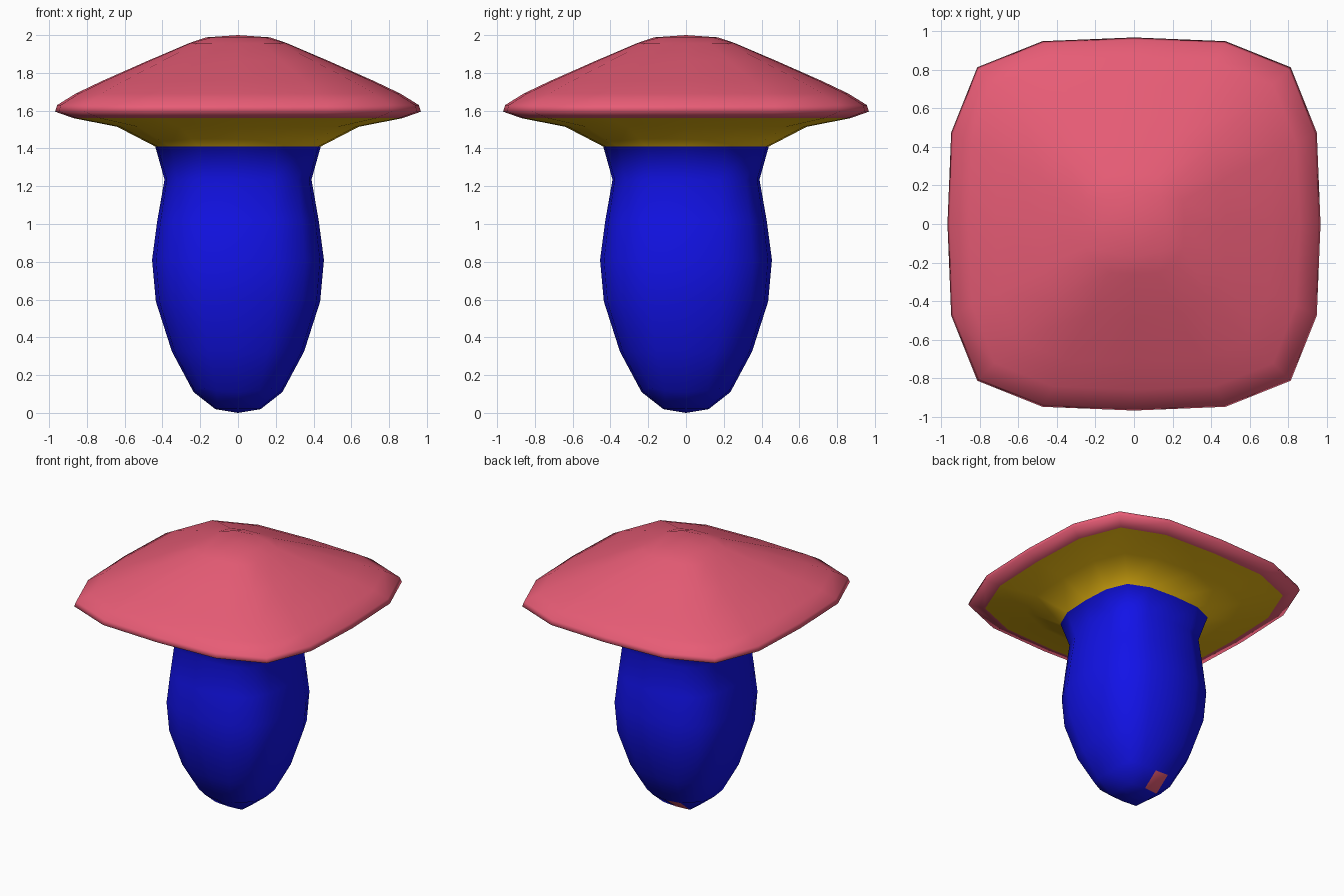
import bpy, bmesh

if "Cube" in bpy.data.objects:
    bpy.data.objects.remove(bpy.data.objects["Cube"])


def four_fold(quarter):
    """Repeat a quarter outline around the z axis."""
    pts = []
    for _ in range(4):
        pts += quarter
        quarter = [(-y, x, z) for x, y, z in quarter]
    return pts


def ring(bm, r, z, c, lift=0.0):
    """16-point rounded square: r = half width, c = corner squareness."""
    p, h = 0.98 + 0.42 * (c - 0.84), 0.49 + 0.8 * (c - 0.84)
    mid = z + lift * 0.4
    quarter = [(r, 0, z), (p * r, h * r, mid), (c * r, c * r, z + lift), (h * r, p * r, mid)]
    return [bm.verts.new(v) for v in four_fold(quarter)]


def close_end(bm, outer, r, z, z_mid, c):
    """Close a ring with the quad grid of a subdivided cube face."""
    inner = [bm.verts.new(v) for v in four_fold([(r, 0, z), (c * r, c * r, z)])]
    mid = bm.verts.new((0, 0, z_mid))
    faces = []
    for k in range(4):
        o = [outer[(4 * k + i) % 16] for i in range(5)]
        n = [inner[(2 * k + i) % 8] for i in range(3)]
        for f in ((o[0], o[1], n[1], n[0]), (o[1], o[2], o[3], n[1]),
                  (o[3], o[4], n[2], n[1]), (n[0], n[1], n[2], mid)):
            faces.append(bm.faces.new(f))
    return faces


def material(name, rgb):
    m = bpy.data.materials.new(name)
    m.diffuse_color = (*rgb, 1)
    m.use_nodes = True
    m.node_tree.nodes["Principled BSDF"].inputs["Base Color"].default_value = m.diffuse_color
    return m


BLUE, GOLD, PINK = 0, 1, 2
# half width, height, squareness, (corner lift) and the colour of the band above
ROWS = [
    # stem
    ((0.235, 0.11, 0.83, 0.02), BLUE), ((0.35, 0.325, 0.79), BLUE),
    ((0.435, 0.59, 0.785), BLUE), ((0.455, 0.81, 0.78), BLUE),
    ((0.427, 1.02, 0.79), BLUE), ((0.389, 1.235, 0.815), BLUE),
    # gills
    ((0.438, 1.41, 0.825), GOLD), ((0.64, 1.515, 0.83), GOLD),
    # cap
    ((0.87, 1.56, 0.84), PINK), ((0.969, 1.595, 0.84), PINK),
    ((0.957, 1.63, 0.84), PINK), ((0.86, 1.69, 0.84), PINK),
    ((0.72, 1.757, 0.84), PINK), ((0.48, 1.863, 0.835), PINK),
    ((0.26, 1.957, 0.83), PINK)]

# one continuous skin so the shading flows from stem to gills to cap
bm = bmesh.new()
rings = [ring(bm, *row) for row, _ in ROWS]
for a, b, (_, colour) in zip(rings, rings[1:], ROWS):
    for i in range(16):
        j = (i + 1) % 16
        bm.faces.new((a[i], a[j], b[j], b[i])).material_index = colour

# rounded top of the cap
for f in close_end(bm, rings[-1], 0.17, 1.988, 2.0, 0.83):
    f.material_index = PINK

# rounded foot, with one small pink patch low on the back
for f in close_end(bm, rings[0], 0.12, 0.02, 0.0, 0.92):
    c = f.calc_center_median()
    if -0.12 < c.x < 0 and 0.12 < c.y < 0.21:
        f.material_index = PINK

bmesh.ops.recalc_face_normals(bm, faces=bm.faces)
for f in bm.faces:
    f.smooth = True

mesh = bpy.data.meshes.new("mushroom")
bm.to_mesh(mesh)
bm.free()
mesh.materials.append(material("stem_blue", (0.006, 0.006, 0.80)))
mesh.materials.append(material("gill_gold", (0.80, 0.47, 0.006)))
mesh.materials.append(material("cap_pink", (0.80, 0.107, 0.18)))
mushroom = bpy.data.objects.new("mushroom", mesh)
bpy.context.collection.objects.link(mushroom)
